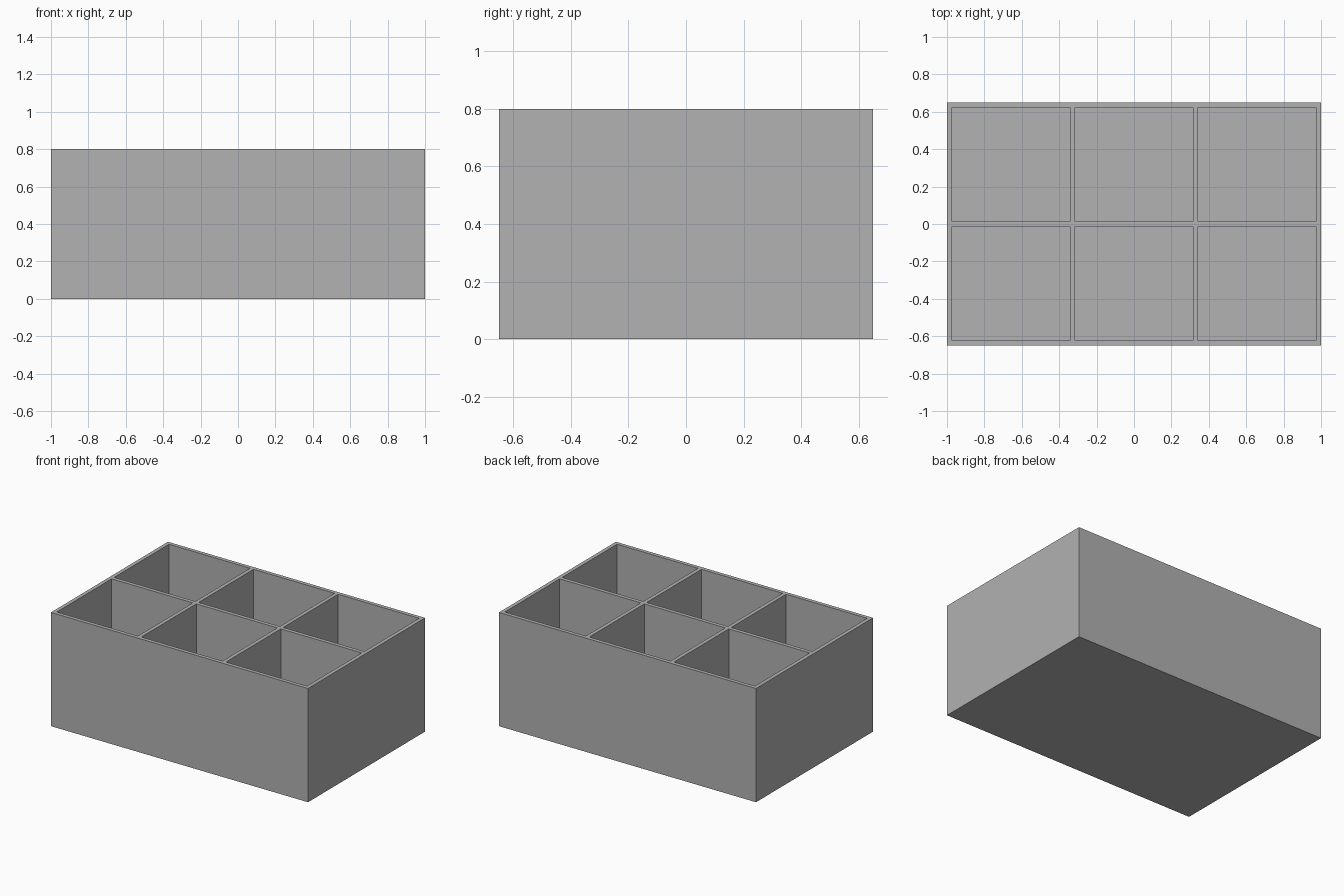
import bpy
import bmesh
import math

cube = bpy.data.objects.get("Cube")
if cube:
    bpy.data.objects.remove(cube, do_unlink=True)

WIDTH, DEPTH, HEIGHT = 2.0, 1.3, 0.8
WALL, FLOOR = 0.027, 0.027
COLUMNS, ROWS = 3, 2


def wall_lines(size, cells):
    """Positions of both faces of every wall and divider along one axis."""
    pitch = (size - WALL) / cells
    return [-size / 2 + i * pitch + side for i in range(cells + 1) for side in (0, WALL)]


# Plain grey material
grey = bpy.data.materials.new("plain grey")
grey.use_nodes = True
colour = (0.445, 0.445, 0.445, 1)
grey.diffuse_color = colour
grey.node_tree.nodes["Principled BSDF"].inputs["Base Color"].default_value = colour

# Footprint grid whose lines follow the walls and dividers
xs, ys = wall_lines(WIDTH, COLUMNS), wall_lines(DEPTH, ROWS)
bm = bmesh.new()
verts = [[bm.verts.new((x, y, HEIGHT)) for y in ys] for x in xs]
pockets = []
for i in range(len(xs) - 1):
    for j in range(len(ys) - 1):
        face = bm.faces.new((verts[i][j], verts[i + 1][j],
                             verts[i + 1][j + 1], verts[i][j + 1]))
        if i % 2 and j % 2:
            pockets.append(face)

# Outer walls and underside
rim = [e for e in bm.edges if e.is_boundary]
skirt = bmesh.ops.extrude_edge_only(bm, edges=rim)["geom"]
for v in skirt:
    if isinstance(v, bmesh.types.BMVert):
        v.co.z = 0
bottom = [e for e in skirt if isinstance(e, bmesh.types.BMEdge)
          and all(v.co.z == 0 for v in e.verts)]
bmesh.ops.contextual_create(bm, geom=bottom)

# Open compartments sunk down to the floor
for pocket in pockets:
    edges = list(pocket.edges)
    bmesh.ops.delete(bm, geom=[pocket], context='FACES_ONLY')
    sunk = bmesh.ops.extrude_edge_only(bm, edges=edges)["geom"]
    for v in sunk:
        if isinstance(v, bmesh.types.BMVert):
            v.co.z = FLOOR
    base = [e for e in sunk if isinstance(e, bmesh.types.BMEdge)
            and all(v.co.z == FLOOR for v in e.verts)]
    bmesh.ops.contextual_create(bm, geom=base)

# Merge the flat wall strips and finish the mesh
bmesh.ops.dissolve_limit(bm, angle_limit=math.radians(1),
                         verts=bm.verts[:], edges=bm.edges[:])
bmesh.ops.recalc_face_normals(bm, faces=bm.faces[:])
mesh = bpy.data.meshes.new("divided_box")
bm.to_mesh(mesh)
bm.free()
mesh.materials.append(grey)
box = bpy.data.objects.new("divided_box", mesh)
bpy.context.collection.objects.link(box)
